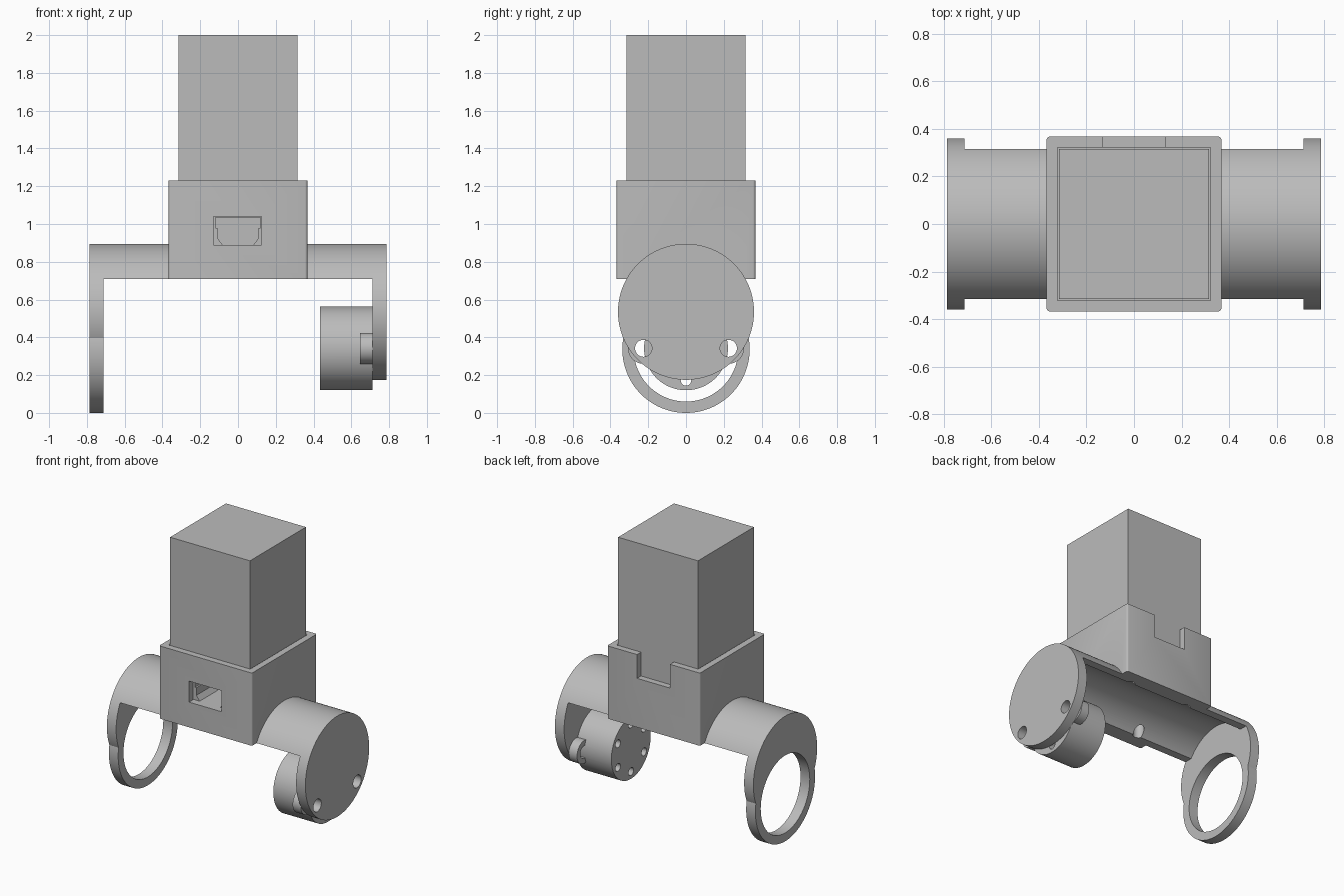
import bpy, bmesh, math
from mathutils import Matrix, Vector

scene_cube = bpy.data.objects.get("Cube")
if scene_cube:
    bpy.data.objects.remove(scene_cube, do_unlink=True)

grey = bpy.data.materials.new("plain grey")
grey.use_nodes = True
GREY = (0.5, 0.5, 0.5, 1)
grey.diffuse_color = GREY
grey.node_tree.nodes["Principled BSDF"].inputs["Base Color"].default_value = GREY


def finish(name, bm):
    bmesh.ops.recalc_face_normals(bm, faces=bm.faces)
    mesh = bpy.data.meshes.new(name)
    bm.to_mesh(mesh)
    bm.free()
    mesh.materials.append(grey)
    obj = bpy.data.objects.new(name, mesh)
    bpy.context.collection.objects.link(obj)
    return obj


def block(name, low, high, round_corners=0):
    """Box between two corners, optionally with rounded upright edges."""
    low, high = Vector(low), Vector(high)
    bm = bmesh.new()
    bmesh.ops.create_cube(bm, size=1)
    bmesh.ops.scale(bm, vec=high - low, verts=bm.verts)
    bmesh.ops.translate(bm, vec=(low + high) / 2, verts=bm.verts)
    if round_corners:
        upright = [e for e in bm.edges
                   if abs(e.verts[0].co.z - e.verts[1].co.z) > 0.01]
        bmesh.ops.bevel(bm, geom=upright, offset=round_corners, segments=3,
                        profile=0.5, affect='EDGES')
    return finish(name, bm)


def rod(name, start, end, y, z, radius, sides=96):
    """Cylinder along x from start to end."""
    bm = bmesh.new()
    bmesh.ops.create_cone(bm, cap_ends=True, segments=sides, radius1=radius,
                          radius2=radius, depth=end - start,
                          matrix=Matrix.Translation(((start + end) / 2, y, z))
                          @ Matrix.Rotation(math.pi / 2, 4, 'Y'))
    return finish(name, bm)


def post(name, x, y, low, high, radius):
    """Cylinder along z."""
    bm = bmesh.new()
    bmesh.ops.create_cone(bm, cap_ends=True, segments=32, radius1=radius,
                          radius2=radius, depth=high - low,
                          matrix=Matrix.Translation((x, y, (low + high) / 2)))
    return finish(name, bm)


def prism(name, outline, start, end):
    """Outline in x and z, extruded along y."""
    bm = bmesh.new()
    face = bm.faces.new([bm.verts.new((x, start, z)) for x, z in outline])
    moved = bmesh.ops.extrude_face_region(bm, geom=[face])["geom"]
    bmesh.ops.translate(bm, vec=(0, end - start, 0),
                        verts=[v for v in moved if isinstance(v, bmesh.types.BMVert)])
    return finish(name, bm)


def combine(target, tool, operation='DIFFERENCE'):
    mod = target.modifiers.new("combine", 'BOOLEAN')
    mod.operation = operation
    mod.solver = 'EXACT'
    mod.object = tool
    bpy.context.view_layer.objects.active = target
    bpy.ops.object.modifier_apply(modifier=mod.name)
    bpy.data.objects.remove(tool, do_unlink=True)


END, INNER = 0.785, 0.712      # outer and inner faces of the end plates
AXLE_Z, AXLE_R = 0.535, 0.36   # main cylinder
CUT_Z = 0.71                   # underside of the bridge
RING_Z = 0.337

# Frame: a cylinder cut away between its two end plates
frame = rod("frame", -END, END, 0, AXLE_Z, AXLE_R, 128)
combine(frame, block("cut", (-INNER, -1, -1), (INNER, 1, CUT_Z)))

# Ring hanging from the right end plate
combine(frame, rod("ring", -END, -INNER, 0, RING_Z, RING_Z, 128), 'UNION')
combine(frame, rod("cut", -1, -0.6, 0, RING_Z, 0.277))

# Socket box joined to the bridge
S = 0.367
combine(frame, block("box", (-S, -S, CUT_Z), (S, S, 1.23), 0.012), 'UNION')
G, FLOOR = 0.322, 0.89
combine(frame, block("cut", (-G, -G, FLOOR), (G, G, 1.5)))
combine(frame, block("cut", (-0.13, 0.2, 1.06), (0.13, 0.5, 1.5)))
combine(frame, block("cut", (-0.13, -0.5, FLOOR), (0.125, -0.2, 1.04)))

# Hollow underside of the bridge with four screw holes
combine(frame, rod("cut", -INNER, INNER, 0, AXLE_Z, 0.31, 128))
for x in (-0.24, 0.24):
    for y in (-0.24, 0.24):
        combine(frame, post("cut", x, y, 0.6, 0.86, 0.037))

# Screw holes in the left end plate
LUG_Y, LUG_Z, HOLE_R = 0.225, 0.342, 0.045
for side in (-1, 1):
    combine(frame, rod("cut", 0.6, 0.9, side * LUG_Y, LUG_Z, HOLE_R, 32))

# Tall block standing in the socket, with a chamfered port at the front
T = 0.316
tower = block("tower", (-T, -T, FLOOR), (T, T, 2))
half = [(0.12, 1.035), (0.12, 0.98), (0.108, 0.98), (0.108, 0.925), (0.075, 0.88)]
combine(tower, prism("cut", half + [(-x, z) for x, z in reversed(half)], -0.5, -0.06))

# Motor with two drilled lugs and a circle of six holes
motor = rod("motor", 0.435, INNER, 0, LUG_Z, 0.222)
for side in (-1, 1):
    lug = rod("lug", 0.647, INNER, side * LUG_Y, LUG_Z, 0.082, 48)
    combine(lug, rod("cut", 0.6, 0.8, side * LUG_Y, LUG_Z, HOLE_R, 32))
    combine(lug, rod("cut", 0.6, 0.8, 0, LUG_Z, 0.215))
    combine(motor, lug, 'UNION')
for k in range(6):
    a = math.pi / 2 + k * math.pi / 3
    combine(motor, rod("cut", 0.4, 0.8, 0.17 * math.cos(a),
                       LUG_Z + 0.17 * math.sin(a), 0.028, 24))

# Smooth the round surfaces, keep the edges sharp
bpy.ops.object.select_all(action='DESELECT')
for obj in (frame, tower, motor):
    obj.select_set(True)
bpy.context.view_layer.objects.active = frame
bpy.ops.object.shade_smooth_by_angle(angle=math.radians(30))
